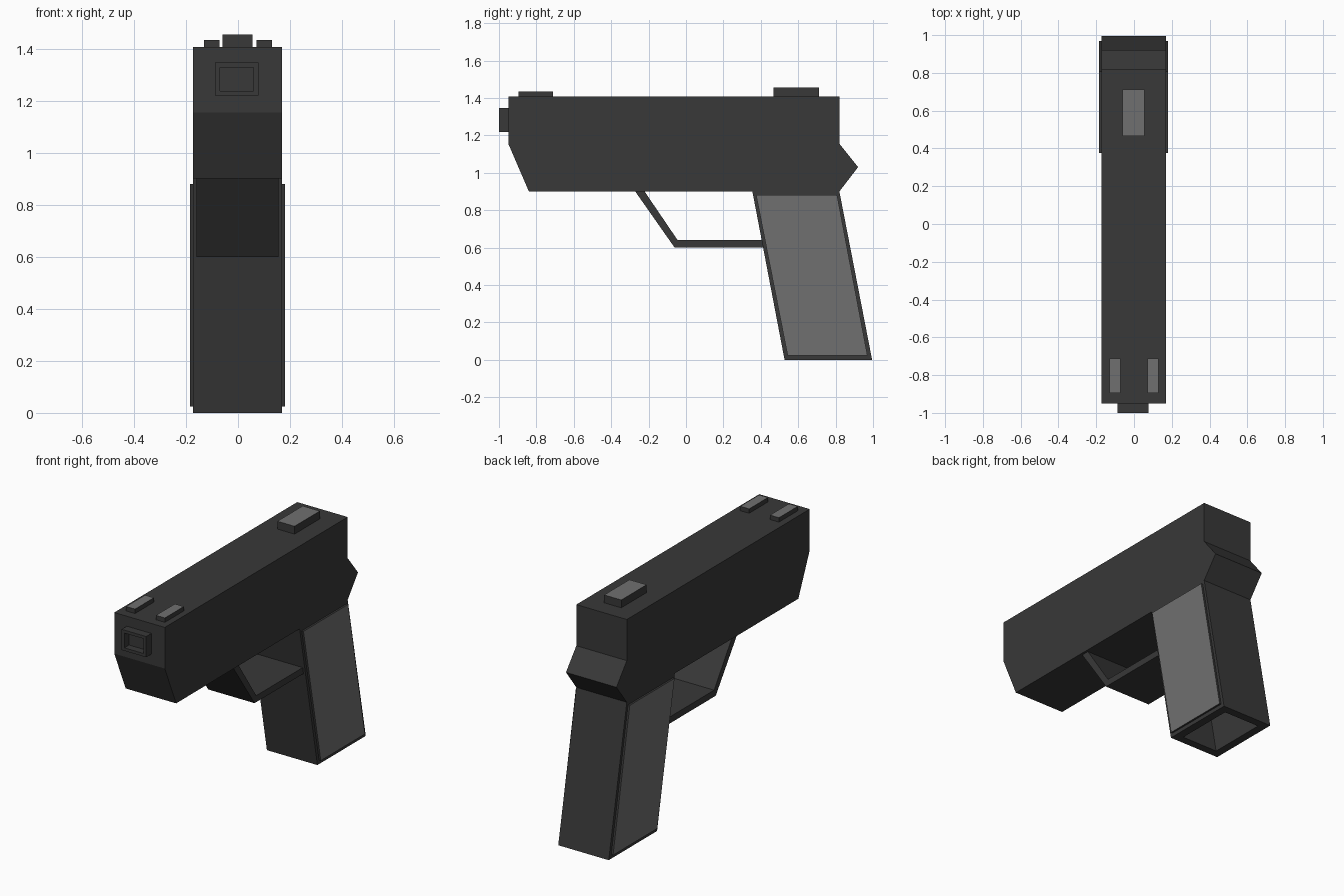
import bpy, bmesh
from mathutils import Vector

if "Cube" in bpy.data.objects:
    bpy.data.objects.remove(bpy.data.objects["Cube"])


def material(name, v):
    m = bpy.data.materials.new(name)
    m.diffuse_color = (v, v, v, 1)
    m.use_nodes = True
    m.node_tree.nodes["Principled BSDF"].inputs["Base Color"].default_value = m.diffuse_color
    return m


DARK = material("dark_metal", 0.04)
LIGHT = material("grey_inlay", 0.16)
CX = -0.002


def prism(name, profile, x0, x1, light=None, recess=None):
    """Extrude a (y, z) profile along x.
    light: direction of the face given the pale material.
    recess: (face direction, rim width, sink vector)."""
    bm = bmesh.new()
    face = bm.faces.new([bm.verts.new((x0, y, z)) for y, z in profile])
    ext = bmesh.ops.extrude_face_region(bm, geom=[face])["geom"]
    verts = [g for g in ext if isinstance(g, bmesh.types.BMVert)]
    bmesh.ops.translate(bm, verts=verts, vec=(x1 - x0, 0, 0))
    bmesh.ops.recalc_face_normals(bm, faces=bm.faces[:])
    bm.normal_update()
    if light:
        for f in bm.faces:
            if f.normal.dot(Vector(light)) > 0.9:
                f.material_index = 1
    if recess:
        direction, rim, sink = recess
        f = max(bm.faces, key=lambda q: q.normal.dot(Vector(direction)))
        bmesh.ops.inset_region(bm, faces=[f], thickness=rim)
        floor = bmesh.ops.extrude_discrete_faces(bm, faces=[f])["faces"][0]
        bmesh.ops.translate(bm, verts=floor.verts[:], vec=sink)
    mesh = bpy.data.meshes.new(name)
    bm.to_mesh(mesh)
    bm.free()
    mesh.materials.append(DARK)
    mesh.materials.append(LIGHT)
    ob = bpy.data.objects.new(name, mesh)
    bpy.context.collection.objects.link(ob)
    return ob


def box(y0, y1, z0, z1):
    return [(y0, z0), (y1, z0), (y1, z1), (y0, z1)]


# Main upper body with chamfered nose and pointed rear spur
prism("slide", [(-0.95, 1.407), (0.82, 1.407), (0.82, 1.155), (0.92, 1.03),
                (0.82, 0.90), (-0.84, 0.90), (-0.95, 1.155)], CX - 0.171, CX + 0.171)

# Slanted grip, hollow at the bottom
prism("grip", [(0.355, 0.90), (0.82, 0.90), (0.995, 0), (0.527, 0)],
      CX - 0.171, CX + 0.171, recess=((0, 0, -1), 0.07, (0, -0.057, 0.3)))

# Pale side panels on the grip
panel = [(0.375, 0.88), (0.808, 0.88), (0.97, 0.024), (0.543, 0.024)]
for side, name in ((1, "right"), (-1, "left")):
    prism("grip_panel_" + name, panel, CX + side * 0.168, CX + side * 0.183,
          light=(side, 0, 0))

# Bent strip guard below the body
prism("guard", [(-0.275, 0.905), (-0.061, 0.60), (0.43, 0.60), (0.43, 0.64),
                (-0.045, 0.64), (-0.225, 0.905)], CX - 0.157, CX + 0.157)

# Square muzzle with a recessed opening
prism("muzzle", box(-1.0, -0.94, 1.219, 1.346), -0.088, 0.078,
      recess=((0, -1, 0), 0.026, (0, 0.045, 0)))

# Sights: two in front, one at the rear, with pale tops
for x, name in ((-0.101, "left"), (0.101, "right")):
    prism("front_sight_" + name, box(-0.895, -0.712, 1.40, 1.434),
          x - 0.03, x + 0.03, light=(0, 0, 1))
prism("rear_sight", box(0.467, 0.712, 1.40, 1.455), CX - 0.058, CX + 0.058,
      light=(0, 0, 1))
